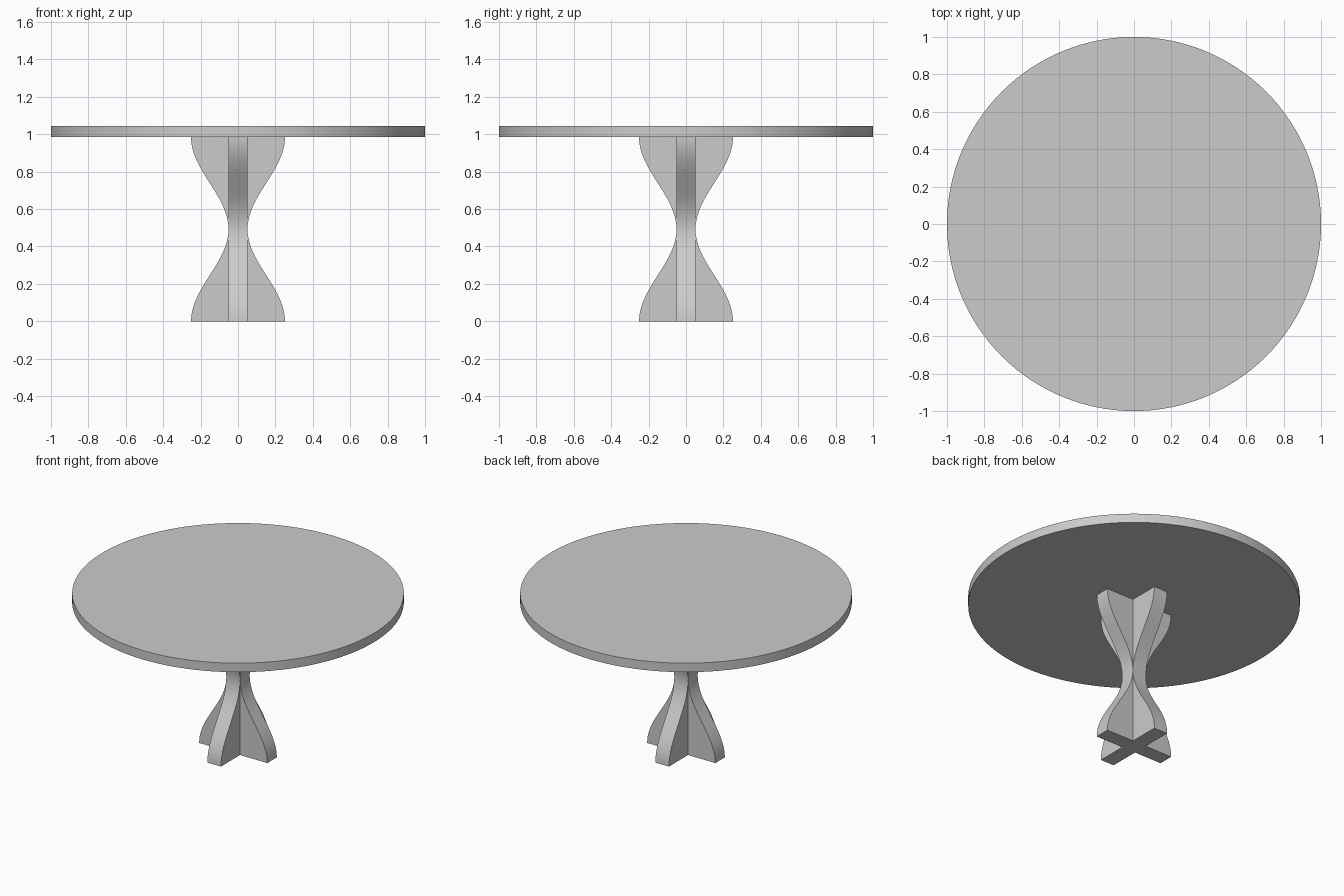
import bpy, bmesh, math

if "Cube" in bpy.data.objects:
    bpy.data.objects.remove(bpy.data.objects["Cube"])

TOP_Z, THICK = 0.985, 0.06   # underside height and thickness of the top
T = 0.05                     # half thickness of the crossed panels
STEPS = 40


def smooth(obj):
    bpy.ops.object.select_all(action='DESELECT')
    obj.select_set(True)
    bpy.context.view_layer.objects.active = obj
    bpy.ops.object.shade_smooth_by_angle(angle=math.radians(30))


# Round table top
bpy.ops.mesh.primitive_cylinder_add(vertices=128, radius=1, depth=THICK,
                                    location=(0, 0, TOP_Z + THICK / 2))
top = bpy.context.object
top.name = "table_top"
smooth(top)


# Pedestal: plus-shaped section lofted upward, arms pinching in at the waist
def cross_section(w):
    arm = [(w, -T), (w, T), (T, T)]
    points = []
    for _ in range(4):
        points += arm
        arm = [(-y, x) for x, y in arm]
    return points


bm = bmesh.new()
rings = []
for i in range(STEPS + 1):
    f = i / STEPS
    w = 0.151 + 0.1 * math.cos(2 * math.pi * f)
    rings.append([bm.verts.new((x, y, f * TOP_Z)) for x, y in cross_section(w)])
for low, high in zip(rings, rings[1:]):
    for k in range(12):
        n = (k + 1) % 12
        bm.faces.new((low[k], low[n], high[n], high[k]))
bm.faces.new(rings[0][::-1])
bm.faces.new(rings[-1])
mesh = bpy.data.meshes.new("pedestal")
bm.to_mesh(mesh)
bm.free()
pedestal = bpy.data.objects.new("pedestal", mesh)
bpy.context.collection.objects.link(pedestal)
smooth(pedestal)
